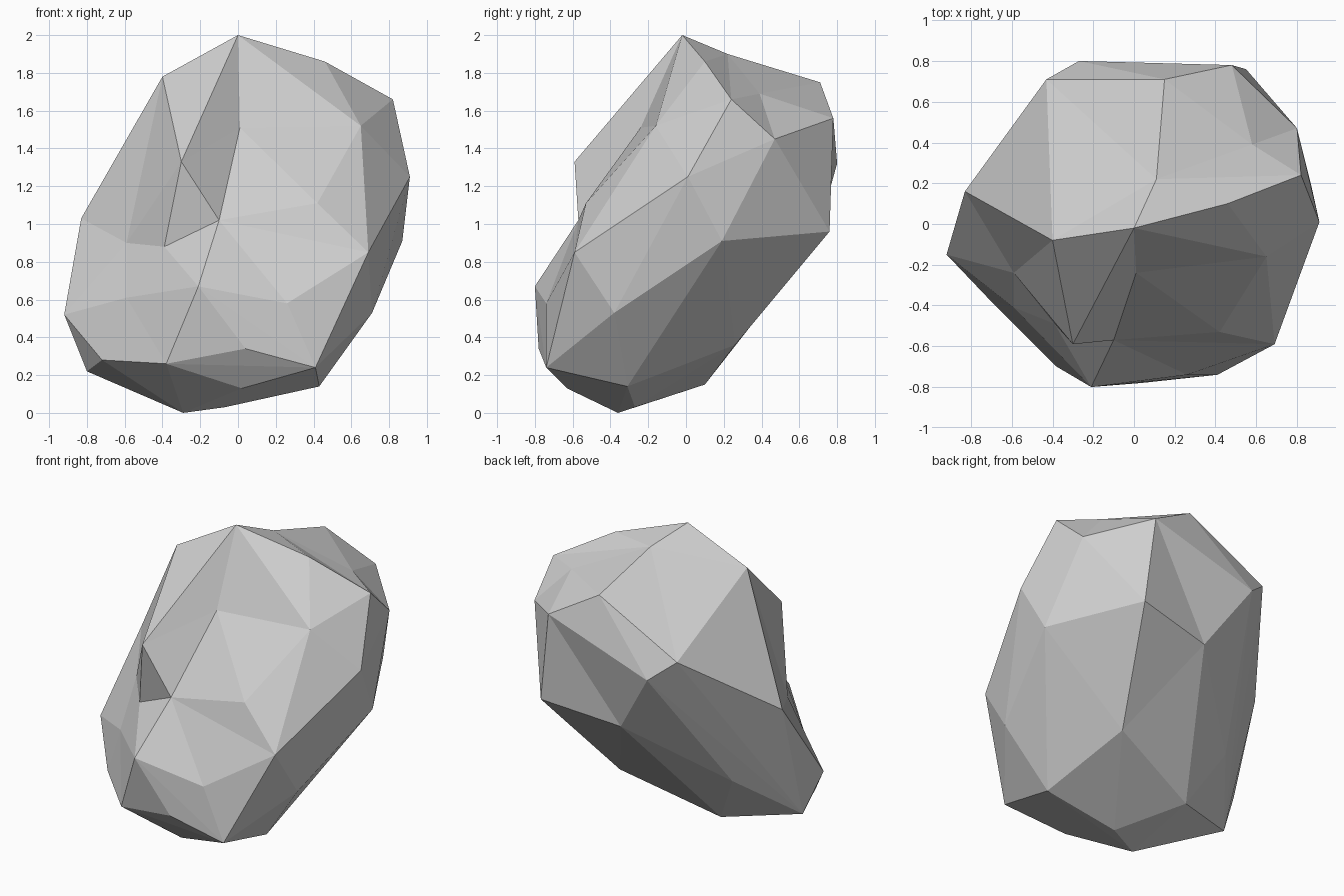
import bpy
import bmesh
from mathutils import Vector

# Remove the default object
default_object = bpy.data.objects.get("Cube")
if default_object:
    bpy.data.objects.remove(default_object, do_unlink=True)


def make_material(name, colour):
    material = bpy.data.materials.new(name)
    material.use_nodes = True
    material.diffuse_color = colour
    shader = next(n for n in material.node_tree.nodes if n.type == "BSDF_PRINCIPLED")
    shader.inputs["Base Color"].default_value = colour
    shader.inputs["Roughness"].default_value = 0.9
    return material


# Corners of the boulder, in hundredths of a unit, grouped by region
crown = [(0, -2, 200), (-40, -8, 178), (46, 10, 186), (82, 24, 166), (15, 71, 175)]
left_side = [(91, 1, 125), (87, 19, 91), (71, -38, 53), (80, 47, 145), (65, -16, 152)]
front = [(69, -59, 85), (-30, -59, 133)]
front_foot = [(41, -74, 24), (4, -78, 34), (-38, -70, 26), (2, -63, 13), (-72, -36, 28)]
base = [(43, -31, 14), (-29, -36, 0), (-7, -27, 3), (-33, 10, 15), (31, 26, 36)]
right_side = [(-92, -15, 52), (-80, -10, 22), (-83, 16, 103), (-52, 25, 50)]
back = [(48, 78, 156), (55, 76, 96), (-27, 80, 132), (-43, 71, 145)]

# Hollow corners: final position and the depth by which each is chipped inwards
dents = [
    ((1, -24, 151), 19),     # hollow under the peak
    ((-10, -57, 102), 28),   # lip of the notch
    ((-39, -49, 88), 16),    # bottom of the notch
    ((-59, -24, 90), 20),    # hollow beside the notch
    ((-59, -41, 61), 10),
    ((-21, -80, 67), 7),     # shoulder under the notch
    ((42, -53, 111), 4),     # broad front face
    ((26, -74, 58), 8),
    ((1, 68, 89), 12),       # hollow of the back
    ((11, 22, 190), 15),     # dip behind the peak
    ((58, 39, 169), 8),
]

UNIT = 0.01
CENTRE = Vector((0, 0, 1))

# Wrap a convex skin round the corners, with the dents still filled out
bm = bmesh.new()
for region in (crown, left_side, front, front_foot, base, right_side, back):
    for corner in region:
        bm.verts.new(Vector(corner) * UNIT)

chipped = []
for corner, depth in dents:
    position = Vector(corner) * UNIT
    outward = (position - CENTRE).normalized()
    vert = bm.verts.new(position + outward * depth * UNIT)
    chipped.append((vert, position))

bmesh.ops.convex_hull(bm, input=list(bm.verts))

# Chip the dents back into the faceted surface
for vert, position in chipped:
    vert.co = position

loose = [v for v in bm.verts if not v.link_faces]
bmesh.ops.delete(bm, geom=loose, context="VERTS")
bmesh.ops.recalc_face_normals(bm, faces=list(bm.faces))

# Flat shaded stone object
mesh = bpy.data.meshes.new("boulder")
bm.to_mesh(mesh)
bm.free()
mesh.materials.append(make_material("grey_stone", (0.62, 0.62, 0.62, 1)))
mesh.shade_flat()
boulder = bpy.data.objects.new("boulder", mesh)
bpy.context.collection.objects.link(boulder)
